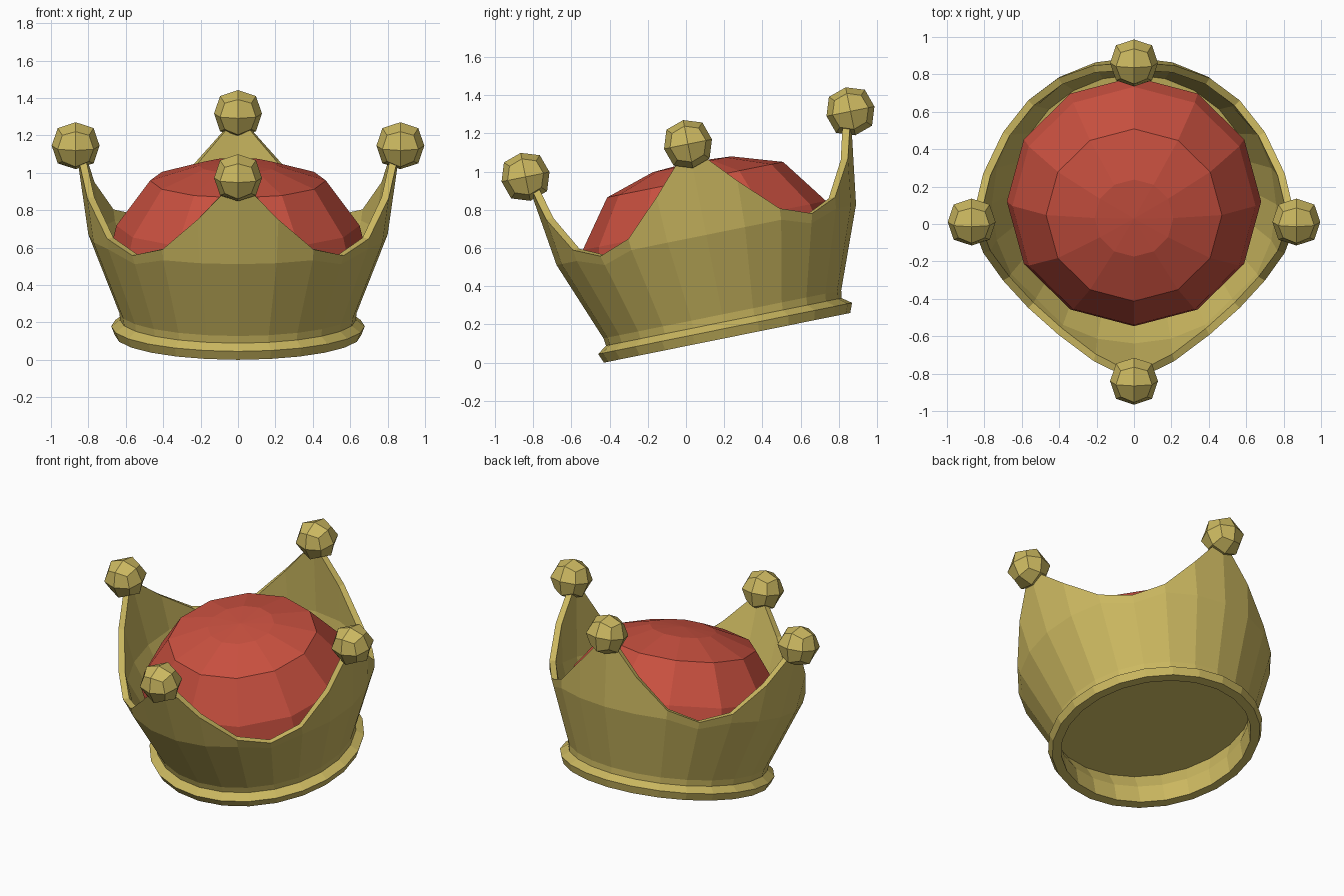
import bpy, bmesh
from math import sin, cos, pi, radians
from mathutils import Matrix

cube = bpy.data.objects.get("Cube")
if cube:
    bpy.data.objects.remove(cube, do_unlink=True)

# The whole crown leans forward
TILT = Matrix.Translation((0, 0.215, 0.13)) @ Matrix.Rotation(radians(11.4), 4, 'X')
SIDES = 24


def material(name, rgb):
    m = bpy.data.materials.new(name)
    m.use_nodes = True
    color = (*rgb, 1)
    m.diffuse_color = color
    m.node_tree.nodes["Principled BSDF"].inputs["Base Color"].default_value = color
    return m


gold = material("gold", (0.60, 0.48, 0.117))
red = material("red_velvet", (0.58, 0.08, 0.05))


def finish(name, bm, mat):
    bmesh.ops.recalc_face_normals(bm, faces=bm.faces)
    mesh = bpy.data.meshes.new(name)
    bm.to_mesh(mesh)
    bm.free()
    mesh.materials.append(mat)
    obj = bpy.data.objects.new(name, mesh)
    obj.matrix_world = TILT
    bpy.context.collection.objects.link(obj)
    return obj


def bridge(bm, columns, closed=False):
    """Quads between neighbouring vertical columns of points."""
    n = len(columns)
    rows = len(columns[0])
    for i in range(n):
        a, b = columns[i], columns[(i + 1) % n]
        for j in range(rows if closed else rows - 1):
            k = (j + 1) % rows
            bm.faces.new((a[j], b[j], b[k], a[k]))


def column(bm, angle, profile):
    return [bm.verts.new((r * sin(angle), -r * cos(angle), z)) for r, z in profile]


def wall_radius(z):
    if z < 0.55:
        return 0.635 + (z - 0.125) / 0.425 * 0.165
    return 0.80 + (z - 0.55) / 0.48 * 0.068


# Crown wall: flared band with a base lip and four pointed spikes
RIM = [1.03, 0.795, 0.61, 0.55]      # rim height by steps away from a spike
THICK = 0.04
bm = bmesh.new()
columns = []
for i in range(SIDES):
    step = min(i % 6, 6 - i % 6)
    top = RIM[step]
    bend = 0.50 if step == 3 else 0.55
    profile = [(0.60, 0), (0.658, 0), (0.678, 0.05), (0.63, 0.085), (0.635, 0.125),
               (wall_radius(bend), bend), (wall_radius(top), top),
               (wall_radius(top) - THICK, top), (wall_radius(bend) - THICK, bend),
               (0.60, 0.125)]
    columns.append(column(bm, 2 * pi * i / SIDES, profile))
bridge(bm, columns, closed=True)
finish("crown_wall", bm, gold)

# Floor closing the inside of the crown
bm = bmesh.new()
bmesh.ops.create_circle(bm, cap_ends=True, segments=SIDES, radius=0.655,
                        matrix=Matrix.Translation((0, 0, 0.24)))
finish("crown_floor", bm, gold)

# Padded cap inside the crown
bm = bmesh.new()
profile = [(0.60, 0.25), (0.68, 0.48), (0.65, 0.60), (0.47, 0.845), (0.21, 0.927)]
columns = [column(bm, 2 * pi * i / 12, profile) for i in range(12)]
bridge(bm, columns)
tip = bm.verts.new((0, 0, 0.94))
for i in range(12):
    bm.faces.new((columns[i][-1], columns[(i + 1) % 12][-1], tip))
finish("velvet_cap", bm, red)

# Faceted ball on each spike
SHRINK = {1: 1.0, 2: 0.75, 3: 0.556}  # face centres, edge middles, corners
for name, x, y in (("front_ball", 0, -1), ("back_ball", 0, 1),
                   ("left_ball", 1, 0), ("right_ball", -1, 0)):
    bm = bmesh.new()
    bmesh.ops.create_cube(bm, size=2)
    bmesh.ops.subdivide_edges(bm, edges=bm.edges[:], cuts=1, use_grid_fill=True)
    for v in bm.verts:
        v.co *= 0.128 * SHRINK[sum(abs(c) > 0.5 for c in v.co)]
    bmesh.ops.translate(bm, verts=bm.verts, vec=(0.868 * x, 0.868 * y, 1.035))
    finish(name, bm, gold)
